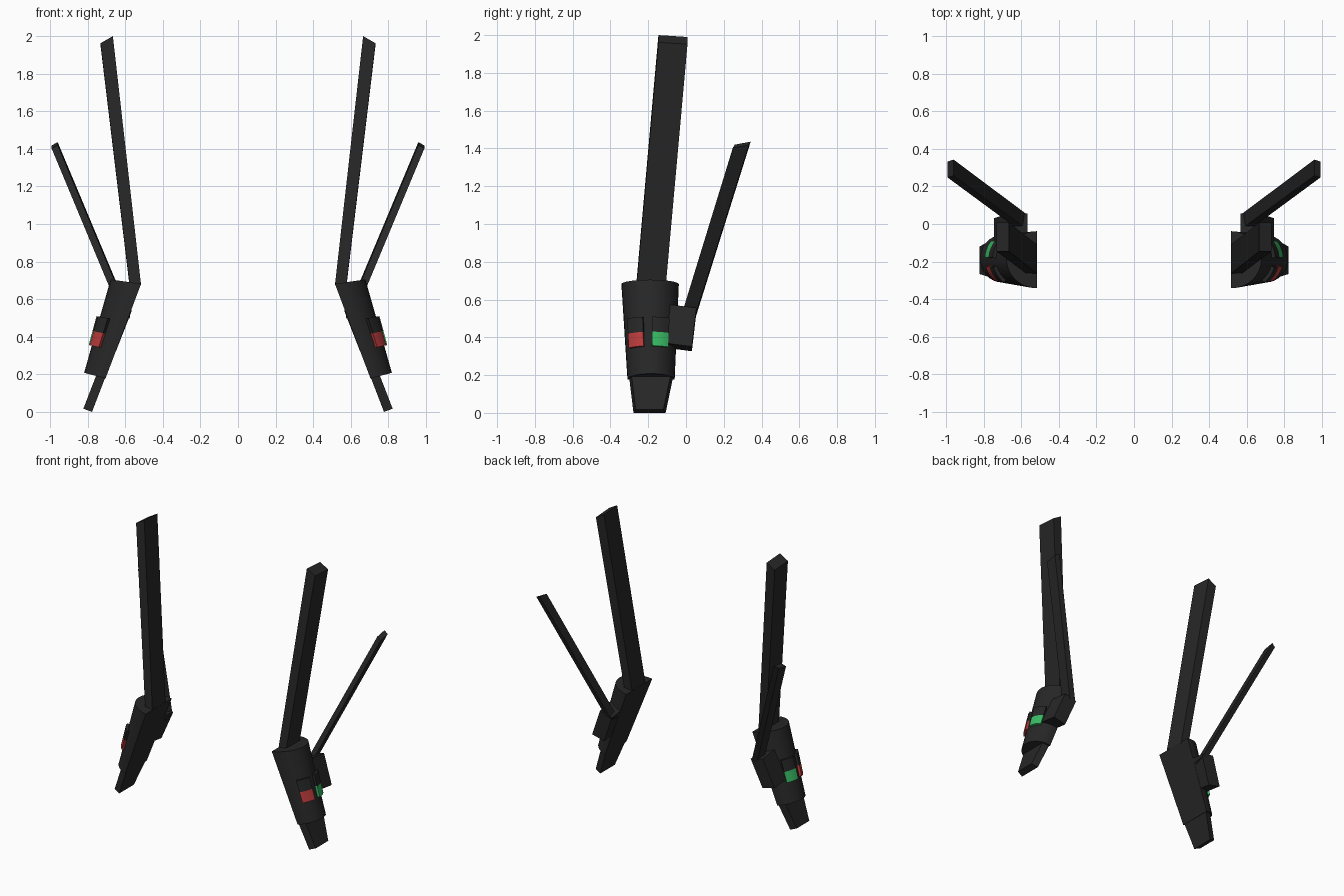
import bpy, bmesh
from math import sin, cos, pi, radians
from mathutils import Vector as V

if "Cube" in bpy.data.objects:
    bpy.data.objects.remove(bpy.data.objects["Cube"])


def material(name, rgb):
    m = bpy.data.materials.new(name)
    m.diffuse_color = (*rgb, 1)
    m.use_nodes = True
    m.node_tree.nodes["Principled BSDF"].inputs["Base Color"].default_value = m.diffuse_color
    return m


BLACK = material("black plastic", (0.02, 0.02, 0.02))
RED = material("red button", (0.5, 0.045, 0.045))
GREEN = material("green button", (0.04, 0.5, 0.13))


def loft(name, rings, mat, smooth=False):
    """Closed solid through a list of rings, mirrored to the other side."""
    bm = bmesh.new()
    vs = [[bm.verts.new(p) for p in r] for r in rings]
    n = len(rings[0])
    for a, b in zip(vs, vs[1:]):
        for i in range(n):
            j = (i + 1) % n
            bm.faces.new((a[i], a[j], b[j], b[i]))
    bm.faces.new(vs[0])
    bm.faces.new(vs[-1])
    bmesh.ops.recalc_face_normals(bm, faces=bm.faces)
    me = bpy.data.meshes.new(name)
    bm.to_mesh(me)
    bm.free()
    ob = bpy.data.objects.new(name, me)
    bpy.context.collection.objects.link(ob)
    me.materials.append(mat)
    ob.modifiers.new("both sides", 'MIRROR').use_mirror_merge = False
    if smooth:
        bpy.ops.object.select_all(action='DESELECT')
        ob.select_set(True)
        bpy.context.view_layer.objects.active = ob
        bpy.ops.object.shade_smooth_by_angle(angle=radians(30))
    return ob


def quad(c, t, w):
    """Four corners around c with full edge vectors t and w."""
    c, t, w = V(c), V(t) / 2, V(w) / 2
    return [c - t - w, c + t - w, c + t + w, c - t + w]


# Half-round body surface: u runs down the body, th runs front to back
def body_point(u, th, k=1.0):
    inner = V((0.516, -0.19, 0.681)).lerp(V((0.705, -0.185, 0.178)), u)
    bulge = V((0.162, 0, 0.024)).lerp(V((0.114, 0, 0.030)), u)
    half = 0.152 + (0.125 - 0.152) * u
    return inner + k * (sin(th) * bulge - V((0, half * cos(th), 0)))


loft("body", [[body_point(u, pi * i / 16) for i in range(17)] for u in (0, 1)],
     BLACK, True)


# Raised pads with a coloured button at the lower end
def pad(name, a0, a1, u0, u1, mat):
    angles = [radians(a0 + (a1 - a0) * i / 5) for i in range(6)]
    rings = [[body_point(u, t, 1.13) for t in angles] +
             [body_point(u, t, 0.93) for t in reversed(angles)] for u in (u0, u1)]
    loft(name, rings, mat, True)


for side, a, mat in (("front", 39, RED), ("rear", 93, GREEN)):
    pad(side + "_pad", a, a + 36, 0.40, 0.56, BLACK)
    pad(side + "_button", a, a + 36, 0.56, 0.71, mat)


# Tapered tip below the body
def tip_ring(x, z, y0, y1):
    return [V((x, y0, z)), V((x + 0.046, y0 + 0.012, z + 0.017)),
            V((x + 0.046, y1 - 0.012, z + 0.017)), V((x, y1, z))]


loft("tip", [tip_ring(0.698, 0.205, -0.303, -0.065),
             tip_ring(0.777, 0.0, -0.278, -0.108)], BLACK)

# Rear socket, flush with the flat inner side
loft("rear_socket", [quad((0.617, -0.020, 0.553), (0.098, 0, 0.025), (0, 0.150, -0.018)),
                     quad((0.697, -0.039, 0.348), (0.098, 0, 0.025), (0, 0.140, -0.018))],
     BLACK)

# Long and short blades
loft("long_blade", [quad((0.546, -0.186, 0.668), (0.058, 0, -0.024), (0, 0.154, -0.01)),
                    quad((0.699, -0.069, 1.976), (0.066, 0, -0.038), (0, 0.154, -0.01))],
     BLACK)
loft("short_blade", [quad((0.592, 0.010, 0.500), (0.036, -0.01, -0.015), (0, 0.078, 0.015)),
                     quad((0.976, 0.295, 1.419), (0.032, -0.01, -0.018), (0, 0.085, 0.016))],
     BLACK)
